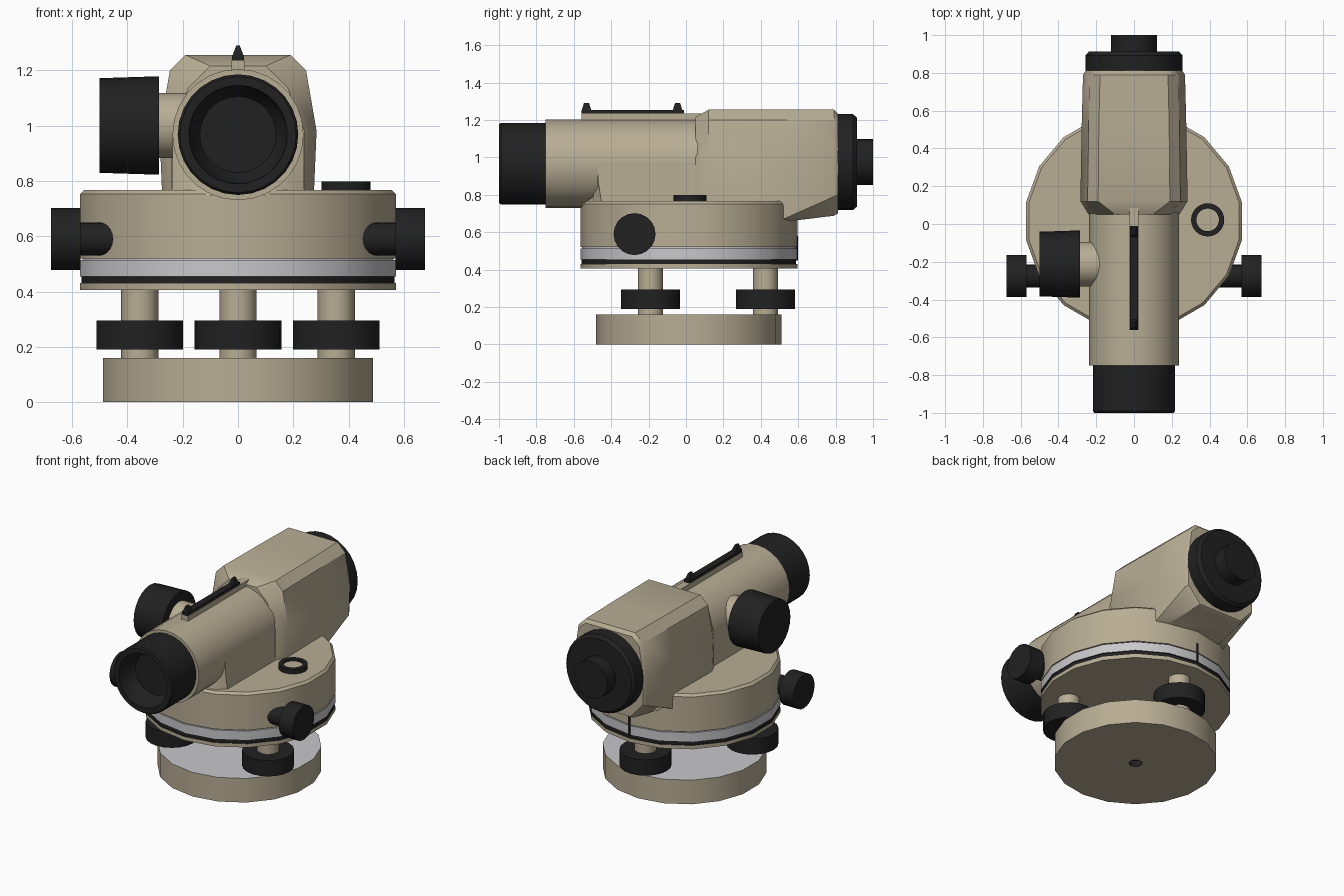
import bpy, bmesh, math
from mathutils import Vector, Matrix

if "Cube" in bpy.data.objects:
    bpy.data.objects.remove(bpy.data.objects["Cube"])


def material(name, rgb):
    m = bpy.data.materials.new(name)
    m.diffuse_color = (*rgb, 1)
    m.use_nodes = True
    m.node_tree.nodes["Principled BSDF"].inputs["Base Color"].default_value = m.diffuse_color
    return m


MATS = [material("beige_enamel", (0.48, 0.42, 0.30)),
        material("black_rubber", (0.015, 0.015, 0.016)),
        material("silver_metal", (0.58, 0.58, 0.60))]
BEIGE, BLACK, SILVER = 0, 1, 2


def finish(name, bm, matrix=Matrix()):
    bmesh.ops.recalc_face_normals(bm, faces=bm.faces)
    me = bpy.data.meshes.new(name)
    bm.transform(matrix)
    bm.to_mesh(me)
    bm.free()
    for m in MATS:
        me.materials.append(m)
    ob = bpy.data.objects.new(name, me)
    bpy.context.collection.objects.link(ob)
    bpy.ops.object.select_all(action='DESELECT')
    ob.select_set(True)
    bpy.context.view_layer.objects.active = ob
    bpy.ops.object.shade_smooth_by_angle(angle=math.radians(32))
    return ob


def bridge(bm, a, b, mat):
    """Skin two vertex rings; a ring of one vertex is a pole."""
    n = max(len(a), len(b))
    for i in range(n):
        j = (i + 1) % n
        vs = [a[i % len(a)], a[j % len(a)], b[j % len(b)], b[i % len(b)]]
        f = bm.faces.new(list(dict.fromkeys(vs)))
        f.material_index = mat


def lathe(name, profile, mats, loc=(0, 0, 0), axis=(0, 0, 1), sides=24, phase=0.0):
    """Spin (radius, height) points about an axis; mats is one index or one per segment."""
    if isinstance(mats, int):
        mats = [mats] * (len(profile) - 1)
    bm = bmesh.new()
    rings = []
    for r, h in profile:
        angles = [phase + math.tau * i / sides for i in range(sides if r else 1)]
        rings.append([bm.verts.new((r * math.cos(t), r * math.sin(t), h)) for t in angles])
    for a, b, m in zip(rings, rings[1:], mats):
        bridge(bm, a, b, m)
    rot = Vector((0, 0, 1)).rotation_difference(Vector(axis)).to_matrix().to_4x4()
    return finish(name, bm, Matrix.Translation(loc) @ rot)


def cylinder(name, r, h0, h1, mat, **kw):
    return lathe(name, [(0, h0), (r, h0), (r, h1), (0, h1)], mat, **kw)


def loft(name, sections, mat):
    """Join equal-length point rings and cap both ends."""
    bm = bmesh.new()
    rings = [[bm.verts.new(p) for p in s] for s in sections]
    for a, b in zip(rings, rings[1:]):
        bridge(bm, a, b, mat)
    for ring in (rings[0], rings[-1]):
        bm.faces.new(ring).material_index = mat
    return finish(name, bm)


def mirrored(half):
    """Complete a half outline given as (x, other) pairs."""
    return half + [(-x, v) for x, v in reversed(half)]


def rect(x, y0, y1, z):
    return [(-x, y0, z), (x, y0, z), (x, y1, z), (-x, y1, z)]


CY = 0.015                     # turning axis of the base
P18 = math.radians(10)         # puts a vertex on the y axis
base = dict(loc=(0, CY, 0), sides=18, phase=P18)

# Base plate with silver top and screw hole below
lathe("base_plate", [(0, .04), (.04, .04), (.04, 0), (.495, 0), (.495, .16), (0, .16)],
      [BLACK, BLACK, BEIGE, BEIGE, SILVER], **base)

# Three levelling screws
for i in range(3):
    t = math.radians(90 + 120 * i)
    p = (.41 * math.cos(t), CY + .41 * math.sin(t), 0)
    cylinder(f"levelling_post_{i}", .067, .15, .42, BEIGE, loc=p, sides=16)
    cylinder(f"levelling_knob_{i}", .157, .19, .295, BLACK, loc=p, sides=20)

# Turning disc with black and silver bands
lathe("graduated_disc", [(0, .405), (.58, .405), (.58, .43), (.574, .43), (.574, .455),
                         (.58, .455), (.58, .514), (0, .514)],
      [BEIGE, BEIGE, BLACK, BLACK, BLACK, SILVER, SILVER], **base)
lathe("upper_body", [(0, .51), (.57, .51), (.57, .52), (.58, .52), (.58, .752),
                     (.565, .767), (0, .767)], [SILVER, SILVER] + [BEIGE] * 4, **base)
loft("index_mark", [rect(.006, .585, .599, .45), rect(.006, .585, .599, .58)], BLACK)

# Side adjustment knobs
for side, s in (("left", -1), ("right", 1)):
    lathe(f"side_knob_{side}", [(0, .40), (.06, .40), (.06, .57), (.112, .57),
                                (.112, .675), (0, .675)], BLACK,
          loc=(0, -.275, .59), axis=(s, 0, 0), sides=20)

# Round bubble level
lathe("bubble_ring", [(0, .76), (.088, .76), (.088, .798), (.06, .798), (.06, .785), (0, .785)],
      [BLACK] * 4 + [BEIGE], loc=(.39, .022, 0))

# Telescope tube and objective
TZ = .967
front = dict(loc=(0, 0, TZ), axis=(0, -1, 0), sides=28)
cylinder("telescope_tube", .237, -.12, .75, BEIGE, **front)
lathe("objective", [(0, .74), (.218, .74), (.218, .99), (.21, 1.0), (.178, 1.0),
                    (.172, .93), (.138, .88), (0, .88)], BLACK, **front)

# Pedestal under the tube, rounded in front
def foot(x, y_side, y_front, z):
    return [(a, b, z) for a, b in
            mirrored([(x, .1), (x, y_side), (x * .75, (y_side + y_front) / 2), (.1, y_front)])]


loft("pedestal", [foot(.24, -.45, -.555, .745), foot(.237, -.47, -.49, .88),
                  foot(.236, -.47, -.49, TZ)], BEIGE)

# Rear housing: faceted sections along y
def section(y, half):
    return [(x, y, z) for x, z in mirrored(half)]


loft("rear_housing", [
    section(.05, [(.10, 1.215), (.18, 1.135), (.24, .98), (.24, .70), (.18, .66)]),
    section(.12, [(.19, 1.255), (.246, 1.20), (.284, .98), (.272, .70), (.20, .66)]),
    section(.52, [(.186, 1.255), (.24, 1.20), (.277, .98), (.265, .67), (.20, .655)]),
    section(.79, [(.18, 1.255), (.236, 1.20), (.27, .98), (.262, .79), (.17, .688)]),
    section(.812, [(.17, 1.235), (.225, 1.185), (.255, .98), (.25, .80), (.16, .70)])], BEIGE)

# Rear eyepiece
lathe("eyepiece", [(0, .80), (.256, .80), (.256, .893), (.238, .914), (.123, .914),
                   (.123, 1.0), (0, 1.0)], BLACK, loc=(0, 0, .975), axis=(0, 1, 0), sides=28)

# Focus knob on the left of the tube
focus = dict(loc=(0, -.212, 1.0), axis=(-1, 0, 0))
cylinder("focus_stem", .118, .10, .30, BEIGE, **focus)
lathe("focus_knob", [(0, .285), (.178, .285), (.171, .50), (0, .50)], BLACK, **focus)

# Sighting rail with two notches
loft("sight_base", [rect(.024, -.56, .10, 1.15), rect(.024, -.56, .10, 1.235)], BEIGE)
loft("sight_rail", [rect(.021, -.56, -.01, 1.234), rect(.021, -.56, -.01, 1.253)], BLACK)
for name, y in (("front", -.532), ("rear", -.045)):
    loft(f"sight_{name}", [rect(.021, y - .026, y + .026, 1.25),
                           rect(.006, y - .014, y + .014, 1.29)], BLACK)
